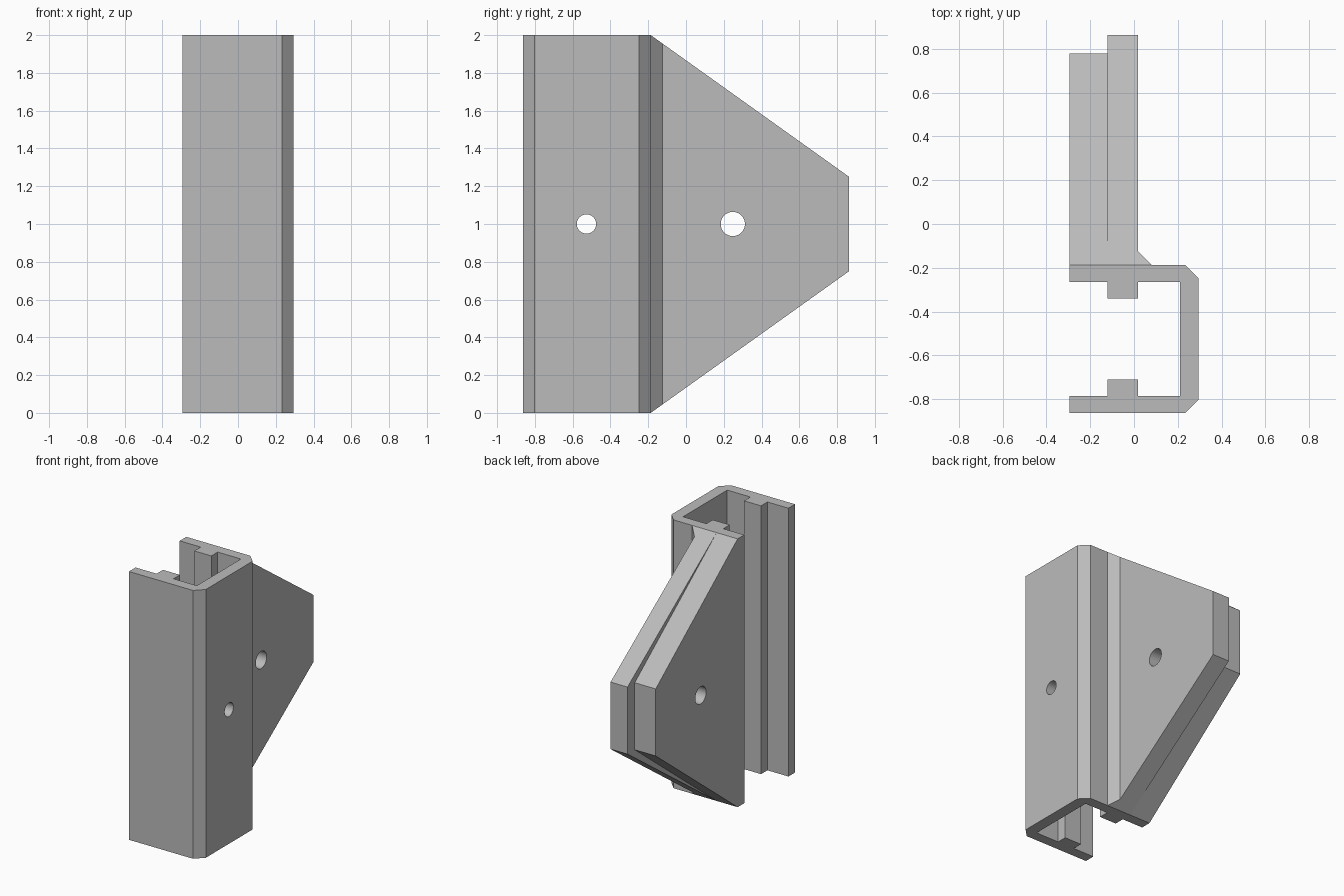
import bpy, bmesh, math
from mathutils import Vector, Matrix

old = bpy.data.objects.get("Cube")
if old:
    bpy.data.objects.remove(old)

HEIGHT = 2.0
FLANGE_Y = -0.187          # back face of the channel
RIB_X = (-0.122, 0.018)    # shared by the ribs and the long fin

# Single grey material
grey = bpy.data.materials.new("light grey")
grey.use_nodes = True
GREY = (0.5, 0.5, 0.5, 1)
grey.diffuse_color = GREY
grey.node_tree.nodes["Principled BSDF"].inputs["Base Color"].default_value = GREY


def prism(name, outline, direction):
    """Extrude a closed planar outline along a direction."""
    bm = bmesh.new()
    face = bm.faces.new([bm.verts.new(p) for p in outline])
    extruded = bmesh.ops.extrude_face_region(bm, geom=[face])["geom"]
    verts = [v for v in extruded if isinstance(v, bmesh.types.BMVert)]
    bmesh.ops.translate(bm, verts=verts, vec=Vector(direction))
    bmesh.ops.recalc_face_normals(bm, faces=bm.faces)
    mesh = bpy.data.meshes.new(name)
    bm.to_mesh(mesh)
    bm.free()
    mesh.materials.append(grey)
    obj = bpy.data.objects.new(name, mesh)
    bpy.context.collection.objects.link(obj)
    return obj


def drill(obj, x, y, radius):
    """Cut a round hole along x at mid height, then smooth its wall."""
    bm = bmesh.new()
    bmesh.ops.create_cone(bm, cap_ends=True, segments=48, radius1=radius, radius2=radius,
                          depth=0.6, matrix=Matrix.Translation((x, y, HEIGHT / 2))
                          @ Matrix.Rotation(math.pi / 2, 4, 'Y'))
    mesh = bpy.data.meshes.new("hole_cutter")
    bm.to_mesh(mesh)
    bm.free()
    mesh.materials.append(grey)
    cutter = bpy.data.objects.new("hole_cutter", mesh)
    cutter.hide_render = True
    bpy.context.collection.objects.link(cutter)
    mod = obj.modifiers.new("hole", 'BOOLEAN')
    mod.operation = 'DIFFERENCE'
    mod.solver = 'EXACT'
    mod.object = cutter
    bpy.ops.object.select_all(action='DESELECT')
    obj.select_set(True)
    bpy.context.view_layer.objects.active = obj
    bpy.ops.object.modifier_apply(modifier=mod.name)
    bpy.data.objects.remove(cutter)
    bpy.ops.object.shade_smooth_by_angle(angle=math.radians(30))


# Channel: half profile mirrored about its centre line
centre_y = (FLANGE_Y - 0.863) / 2
half = [(0.21, -0.265), (RIB_X[1], -0.265), (RIB_X[1], -0.34), (RIB_X[0], -0.34),
        (RIB_X[0], -0.265), (-0.295, -0.265), (-0.295, FLANGE_Y),
        (0.233, FLANGE_Y), (0.295, -0.249)]
mirrored = [(x, 2 * centre_y - y) for x, y in reversed(half)]
channel = prism("channel", [(x, y, 0) for x, y in half + mirrored], (0, 0, HEIGHT))
drill(channel, 0.25, -0.527, 0.051)


# Two tapered fins side by side, the inner one longer
def fin(name, x0, x1, end_y):
    outline = [(x0, FLANGE_Y, 0), (x0, end_y, 0.75), (x0, end_y, 1.25), (x0, FLANGE_Y, HEIGHT)]
    obj = prism(name, outline, (x1 - x0, 0, 0))
    drill(obj, (x0 + x1) / 2, 0.248, 0.064)


LONG_END = 0.863
fin("long_fin", RIB_X[0], RIB_X[1], LONG_END)
fin("short_fin", -0.295, RIB_X[0], 0.778)

# Chamfered fillet in the corner, its ends following the fin taper
fillet = prism("corner_fillet", [(RIB_X[1], FLANGE_Y, 0), (0.08, FLANGE_Y, 0),
                                 (RIB_X[1], -0.125, 0)], (0, 0, HEIGHT))
slope = 0.75 / (LONG_END - FLANGE_Y)
for v in fillet.data.vertices:
    inset = (v.co.y - FLANGE_Y) * slope
    v.co.z += inset if v.co.z < HEIGHT / 2 else -inset
